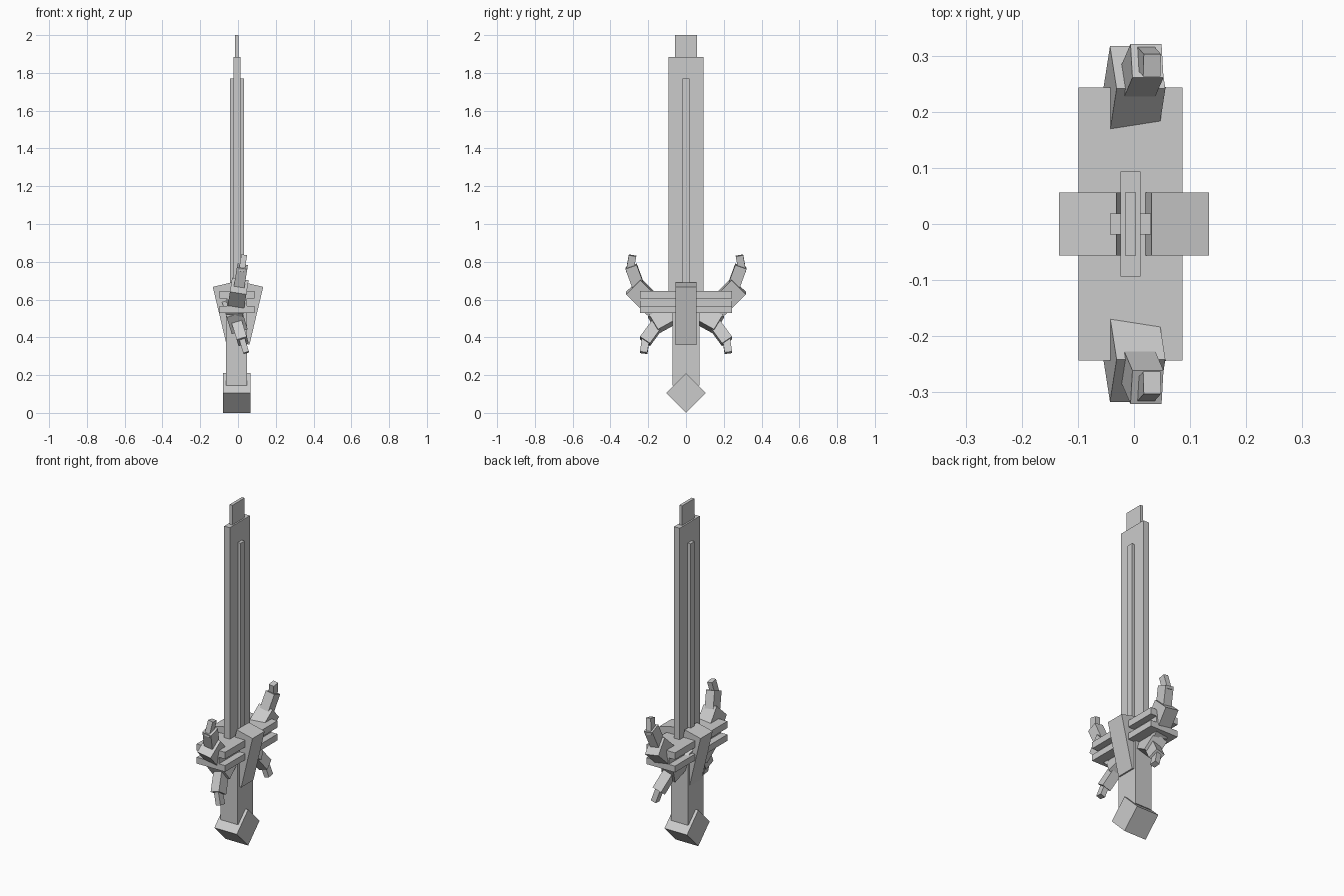
import bpy
from math import radians, sin, cos
from mathutils import Matrix, Vector

if "Cube" in bpy.data.objects:
    bpy.data.objects.remove(bpy.data.objects["Cube"])

grey = bpy.data.materials.new("plain_grey")
grey.use_nodes = True
grey.diffuse_color = (0.6, 0.6, 0.6, 1)
grey.node_tree.nodes["Principled BSDF"].inputs["Base Color"].default_value = (0.6, 0.6, 0.6, 1)


def box(name, size, matrix):
    """Flat-faced box of the given size, placed by a matrix."""
    bpy.ops.mesh.primitive_cube_add(size=1)
    ob = bpy.context.object
    ob.name = name
    ob.data.transform(matrix @ Matrix.Diagonal((*size, 1)))
    ob.data.materials.append(grey)
    return ob


def upright(name, x, width, depth, bottom, top):
    """Axis-aligned box given by its height range."""
    return box(name, (width, depth, top - bottom),
               Matrix.Translation((x, 0, (bottom + top) / 2)))


# Blade
AXIS = -0.006
upright("blade", AXIS, 0.036, 0.187, 0.5, 1.885)
upright("blade_tip", AXIS, 0.018, 0.114, 1.8, 2.0)
upright("blade_ridge", AXIS, 0.073, 0.037, 0.5, 1.77)

# Grip and diamond pommel
upright("grip", -0.007, 0.111, 0.144, 0.145, 0.6)
box("pommel", (0.146, 0.149, 0.149),
    Matrix.Translation((-0.007, 0, 0.1055)) @ Matrix.Rotation(radians(45), 4, "X"))

# Crossguard: two planks on a narrower core
upright("guard_upper_plank", AXIS, 0.185, 0.486, 0.605, 0.645)
upright("guard_lower_plank", AXIS, 0.185, 0.486, 0.53, 0.567)
upright("guard_core", AXIS, 0.105, 0.484, 0.55, 0.62)

# Leaning blocks on both flat sides of the guard
for side, label in ((1, "left"), (-1, "right")):
    box("guard_block_" + label, (0.105, 0.113, 0.315),
        Matrix.Translation((side * 0.046, 0, 0.526))
        @ Matrix.Rotation(side * radians(13.4), 4, "Y"))


def arm(label, side, up, tilt, pivot, parts):
    """Three-part claw; each part: name, size, end point (y, z), lean from vertical."""
    lean_x = (Matrix.Translation((0, 0, pivot)) @ Matrix.Rotation(radians(tilt), 4, "Y")
              @ Matrix.Translation((0, 0, -pivot)))
    for name, size, (y, z), lean in parts:
        a = radians(lean)
        along = Vector((0, side * sin(a), up * cos(a)))
        centre = Vector((0, side * y, z)) - along * size[2] / 2
        turn = Matrix.Rotation(-side * up * a, 4, "X")
        box(f"{label}_{name}", size, lean_x @ Matrix.Translation(centre) @ turn)


# Claws on the front and back ends of the guard
BASE = (0.088, 0.107, 0.17)
MIDDLE = (0.056, 0.064, 0.13)
END = (0.031, 0.04, 0.09)
upper = [("claw_base", BASE, (0.279, 0.672), 45),
         ("claw_middle", MIDDLE, (0.291, 0.778), 20),
         ("claw_end", END, (0.283, 0.836), -10)]
lower = [("claw_base", BASE, (0.175, 0.475), 60),
         ("claw_middle", MIDDLE, (0.217, 0.375), 35),
         ("claw_end", END, (0.224, 0.312), 8)]
for side, label in ((-1, "front"), (1, "back")):
    arm(label + "_upper", side, 1, 9, 0.63, upper)
    arm(label + "_lower", side, -1, -17, 0.46, lower)
